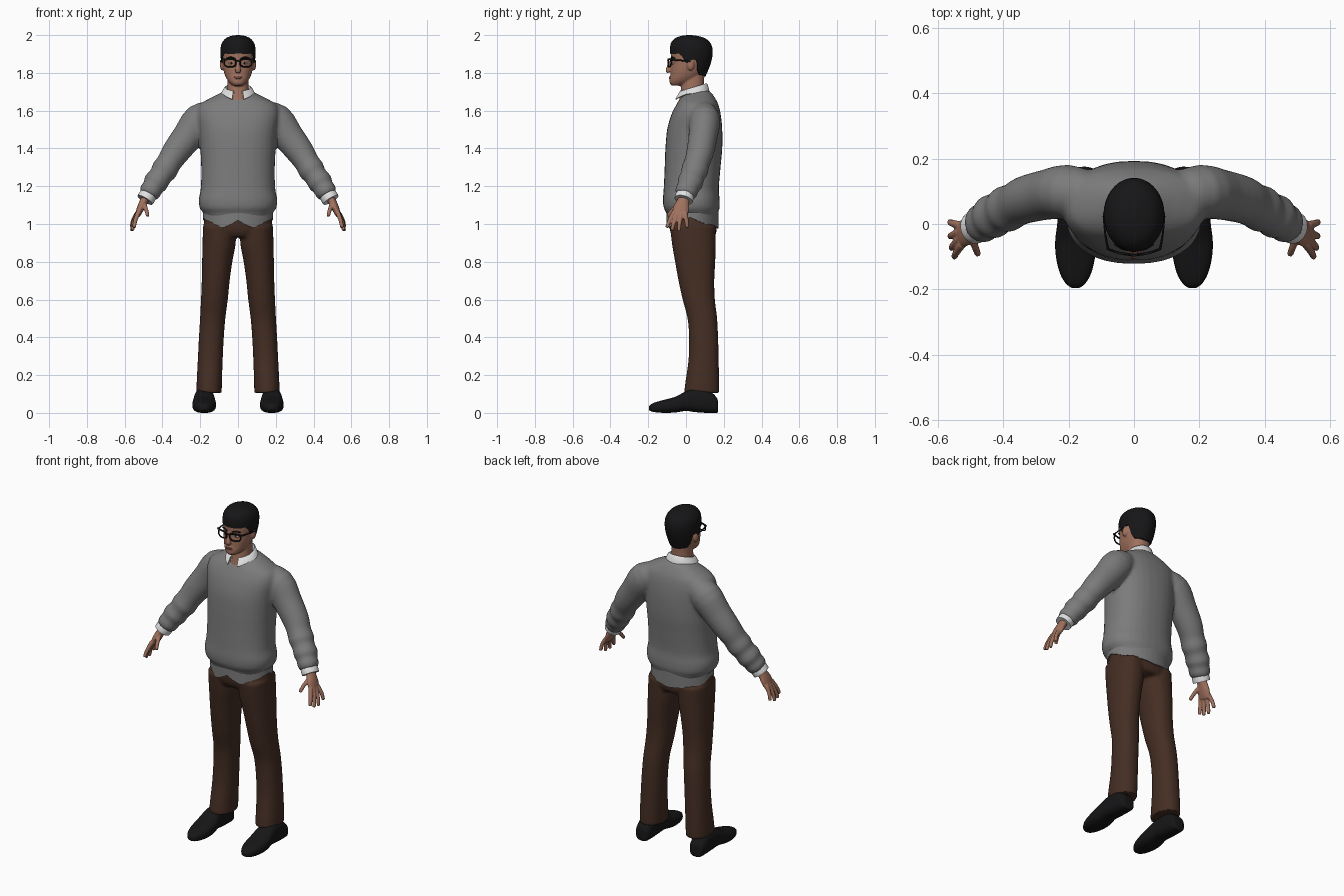
import bpy, bmesh, math
from mathutils import Vector, Matrix

if "Cube" in bpy.data.objects:
    bpy.data.objects.remove(bpy.data.objects["Cube"])


def colour(name, rgb):
    m = bpy.data.materials.new(name)
    m.diffuse_color = (*rgb, 1)
    m.use_nodes = True
    m.node_tree.nodes["Principled BSDF"].inputs["Base Color"].default_value = m.diffuse_color
    return m


GREY = colour("grey_wool", (0.20, 0.20, 0.20))
BROWN = colour("brown_cloth", (0.058, 0.027, 0.017))
SKIN = colour("skin", (0.35, 0.165, 0.11))
BLACK = colour("black", (0.008, 0.008, 0.009))
WHITE = colour("white_cotton", (0.75, 0.75, 0.75))
LIP = colour("lip", (0.25, 0.09, 0.07))


def smooth_rows(rows, k=4):
    """Catmull-Rom resampling of rows of numbers."""
    out = []
    for i in range(len(rows) - 1):
        quad = (rows[max(i - 1, 0)], rows[i], rows[i + 1], rows[min(i + 2, len(rows) - 1)])
        for j in range(k):
            t = j / k
            out.append([0.5 * (2 * b + (c - a) * t + (2 * a - 5 * b + 4 * c - d) * t * t
                               + (3 * b - a - 3 * c + d) * t ** 3) for a, b, c, d in zip(*quad)])
    return out + [list(rows[-1])]


def interp(table, x):
    """Linear lookup in rows sorted by their first number."""
    if x <= table[0][0]:
        return table[0][1:]
    for a, b in zip(table, table[1:]):
        if x <= b[0]:
            t = (x - a[0]) / max(b[0] - a[0], 1e-9)
            return [p + (q - p) * t for p, q in zip(a[1:], b[1:])]
    return table[-1][1:]


def oval(c, u, v, p=2.0, n=32):
    pts = []
    for i in range(n):
        a = 2 * math.pi * i / n
        ca, sa = math.cos(a), math.sin(a)
        pts.append(Vector(c) + Vector(u) * math.copysign(abs(ca) ** (2 / p), ca)
                   + Vector(v) * math.copysign(abs(sa) ** (2 / p), sa))
    return pts


def loft(bm, rings, caps=True, loop=False, wrap=True):
    vs = [[bm.verts.new(p) for p in r] for r in rings]
    n = len(vs[0])
    for a, b in list(zip(vs, vs[1:])) + ([(vs[-1], vs[0])] if loop else []):
        for i in range(n if wrap else n - 1):
            j = (i + 1) % n
            bm.faces.new((a[i], a[j], b[j], b[i]))
    if caps and not loop:
        bm.faces.new(vs[0])
        bm.faces.new(vs[-1])


def body(bm, rows, p=2.2):
    """Stacked level ovals from rows of z, front y, back y, half width, centre x."""
    loft(bm, [oval((r[4] if len(r) > 4 else 0, (r[1] + r[2]) / 2, r[0]), (r[3], 0, 0),
                   (0, (r[2] - r[1]) / 2, 0), p) for r in smooth_rows(rows)])


def sweep(bm, rows, n=16, loop=False, k=3):
    """Tube along rows of x, y, z, radius across y, other radius."""
    rows = rows if loop else smooth_rows(rows, k)
    pts = [Vector(r[:3]) for r in rows]
    whole = (pts[-1] - pts[0]).normalized()
    ref = Vector((1, 0, 0)) if abs(whole.y) > 0.85 and not loop else Vector((0, 1, 0))
    rings = []
    for i, r in enumerate(rows):
        a = pts[i - 1] if loop or i else pts[0]
        b = pts[(i + 1) % len(pts)] if loop else pts[min(i + 1, len(pts) - 1)]
        t = (b - a).normalized()
        u = (ref - t * ref.dot(t)).normalized()
        rings.append(oval(pts[i], u * r[3], t.cross(u) * r[4], 2, n))
    loft(bm, rings, loop=loop)


def ball(bm, c, s):
    bmesh.ops.create_uvsphere(bm, u_segments=16, v_segments=10, radius=1,
                              matrix=Matrix.Translation(c) @ Matrix.Diagonal((*s, 1)))


def mirror(bm):
    d = bmesh.ops.duplicate(bm, geom=bm.verts[:] + bm.edges[:] + bm.faces[:])["geom"]
    bmesh.ops.scale(bm, vec=(-1, 1, 1), verts=[g for g in d if isinstance(g, bmesh.types.BMVert)])


def finish(name, bm, mat, voxel=0, relax=0, thick=0):
    bmesh.ops.recalc_face_normals(bm, faces=bm.faces[:])
    me = bpy.data.meshes.new(name)
    bm.to_mesh(me)
    bm.free()
    ob = bpy.data.objects.new(name, me)
    bpy.context.collection.objects.link(ob)
    bpy.context.view_layer.objects.active = ob
    if voxel:
        m = ob.modifiers.new("blend", "REMESH")
        m.mode, m.voxel_size = "VOXEL", voxel
        m = ob.modifiers.new("relax", "SMOOTH")
        m.factor, m.iterations = 0.5, relax
    if thick:
        ob.modifiers.new("thickness", "SOLIDIFY").thickness = thick
    for m in list(ob.modifiers):
        bpy.ops.object.modifier_apply(modifier=m.name)
    ob.data.materials.clear()
    ob.data.materials.append(mat)
    return ob


# sweater: sleeves mirrored, then fused with the torso
bm = bmesh.new()
sweep(bm, [(.12, .08, 1.595, .07, .06), (.2, .098, 1.55, .083, .09), (.265, .09, 1.465, .077, .082),
           (.33, .075, 1.38, .073, .074), (.365, .058, 1.325, .068, .066), (.39, .046, 1.285, .072, .07),
           (.41, .035, 1.255, .064, .061), (.435, .022, 1.22, .069, .066), (.45, .012, 1.195, .059, .056),
           (.465, .002, 1.172, .061, .058), (.478, -.006, 1.15, .052, .048)], 24)
mirror(bm)
body(bm, [(1.035, -.098, .165, .172), (1.06, -.104, .17, .185), (1.085, -.118, .178, .203),
          (1.13, -.122, .178, .208), (1.19, -.118, .174, .197), (1.3, -.113, .183, .195),
          (1.4, -.109, .192, .2), (1.5, -.1, .192, .208), (1.58, -.077, .184, .218),
          (1.63, -.052, .172, .205), (1.66, -.034, .158, .16), (1.685, -.008, .142, .11),
          (1.705, .015, .125, .07)], 2.3)
finish("sweater", bm, GREY, .01, 4)

# hem below the sweater band, with two front tails and one back tail
hem_edge = [(0, 1.02), (10, 1.0), (25, .98), (50, 1.01), (85, 1.035), (120, 1.0), (180, .975)]
bm = bmesh.new()
rings = []
for t in (0, .35, .7, 1):
    ring = []
    for i in range(72):
        f = math.radians(i * 5)
        low = interp(hem_edge, min(i * 5, 360 - i * 5))[0]
        ring.append((.186 * math.sin(f), .034 - .138 * math.cos(f), 1.075 + (low - 1.075) * t))
    rings.append(ring)
loft(bm, rings, caps=False)
finish("sweater_hem", bm, GREY, thick=.006)

# trousers: mirrored legs fused with the hips
bm = bmesh.new()
body(bm, [(.99, -.085, .158, .085, .1), (.9, -.075, .158, .088, .1), (.8, -.058, .155, .08, .11),
          (.7, -.04, .15, .074, .118), (.6, -.018, .153, .071, .125), (.5, .008, .165, .067, .134),
          (.4, .016, .17, .066, .141), (.28, .013, .173, .066, .147), (.16, -.004, .176, .067, .152),
          (.105, -.01, .176, .067, .153)])
mirror(bm)
body(bm, [(1.07, -.085, .155, .168), (1.0, -.089, .161, .182), (.96, -.083, .162, .184),
          (.93, -.065, .15, .16)])
finish("trousers", bm, BROWN, .009, 4)

# shoes: sections along y from heel to toe (y, half width, top, bottom)
bm = bmesh.new()
shoe = smooth_rows([(.17, .022, .05, .006), (.16, .042, .085, 0), (.11, .05, .125, 0), (.05, .052, .13, .004),
                    (0, .056, .115, .01), (-.05, .062, .088, .003), (-.1, .06, .073, 0),
                    (-.15, .048, .06, .002), (-.182, .03, .048, .007), (-.196, .011, .034, .015)])
loft(bm, [oval((.179, y, (a + b) / 2), (w, 0, 0), (0, 0, (a - b) / 2), 2.7) for y, w, a, b in shoe])
mirror(bm)
finish("shoes", bm, BLACK)

# shirt cuffs
bm = bmesh.new()
sweep(bm, [(.468, 0, 1.165, .047, .045), (.484, -.009, 1.14, .05, .047), (.492, -.013, 1.127, .049, .046)], 24)
mirror(bm)
finish("shirt_cuffs", bm, WHITE)

# hands: wrist and palm, four fingers, thumb
bm = bmesh.new()
sweep(bm, [(.475, -.003, 1.16, .028, .024), (.498, -.015, 1.12, .033, .022), (.515, -.025, 1.085, .043, .02),
           (.53, -.032, 1.05, .04, .015), (.534, -.034, 1.042, .034, .01)])
for a, m, b in (((.526, -.062, 1.065), (.543, -.086, 1.02), (.55, -.1, .985)),
                ((.532, -.044, 1.055), (.552, -.064, 1.005), (.558, -.074, .97)),
                ((.534, -.024, 1.055), (.556, -.034, 1.005), (.562, -.038, .967)),
                ((.532, -.004, 1.06), (.555, .002, 1.02), (.563, .006, .985)),
                ((.498, -.035, 1.105), (.486, -.07, 1.075), (.478, -.092, 1.045))):
    tip = Vector(b) + (Vector(b) - Vector(m)) * .1
    sweep(bm, [(*a, .013, .013), (*m, .011, .011), (*b, .0095, .0095), (*tip, .005, .005)], 12)
mirror(bm)
finish("hands", bm, SKIN, .004, 2)

# head with neck, nose and ears
bm = bmesh.new()
body(bm, [(1.732, -.075, -.03, .024), (1.745, -.086, .02, .042), (1.765, -.086, .055, .058),
          (1.79, -.082, .085, .07), (1.82, -.08, .105, .078), (1.85, -.078, .118, .082),
          (1.9, -.081, .128, .085), (1.94, -.07, .122, .08), (1.97, -.045, .1, .06),
          (1.985, -.01, .06, .025)])
body(bm, [(1.64, -.04, .1, .062), (1.68, -.032, .1, .06), (1.74, -.025, .095, .056), (1.81, -.02, .1, .056)])
sweep(bm, [(0, -.074, 1.875, .008, .008), (0, -.085, 1.845, .011, .01), (0, -.095, 1.815, .013, .015),
           (0, -.089, 1.803, .01, .014)])
ball(bm, (0, -.076, 1.775), (.026, .013, .013))
for s in (-1, 1):
    ball(bm, (s * .085, .025, 1.843), (.011, .019, .031))
finish("head", bm, SKIN, .005, 3)

# lips, eyes, irises and brows
bm = bmesh.new()
ball(bm, (0, -.083, 1.778), (.022, .0085, .0045))
ball(bm, (0, -.082, 1.771), (.018, .0085, .0045))
finish("lips", bm, LIP)
bm = bmesh.new()
ball(bm, (.035, -.064, 1.851), (.014, .0095, .006))
mirror(bm)
finish("eyes", bm, WHITE)
bm = bmesh.new()
ball(bm, (.035, -.07, 1.851), (.0055, .0055, .0055))
mirror(bm)
finish("irises", bm, BLACK)
bm = bmesh.new()
sweep(bm, [(.016, -.079, 1.876, .004, .003), (.038, -.073, 1.882, .005, .0045), (.06, -.06, 1.877, .004, .003)], 8)
mirror(bm)
finish("eyebrows", bm, BLACK)

# hair cap following a hairline given by angle from the front
hairline = [(0, 1.902), (38, 1.9), (52, 1.905), (66, 1.885), (74, 1.855), (86, 1.85), (94, 1.872),
            (106, 1.868), (116, 1.815), (130, 1.79), (180, 1.782)]
shape = smooth_rows([(1.77, -.07, .097, .068), (1.8, -.08, .112, .078), (1.85, -.082, .131, .088),
                     (1.9, -.085, .141, .093), (1.94, -.084, .138, .091), (1.965, -.076, .124, .081),
                     (1.985, -.055, .098, .062), (1.996, -.025, .06, .034), (2.0, .008, .025, .006)])
bm = bmesh.new()
rings = []
for t in range(-1, 17):
    ring = []
    for i in range(96):
        d = i * 3.75
        low = interp(hairline, min(d, 360 - d))[0]
        z = low + (2 - low) * math.sin(max(t, 0) / 16 * math.pi / 2)
        yf, yb, rx = interp(shape, z)
        k = .85 if t < 0 else 1
        f = math.radians(d)
        ring.append((k * rx * math.sin(f), (yf + yb) / 2 - k * (yb - yf) / 2 * math.cos(f), z))
    rings.append(ring)
loft(bm, rings)
finish("hair", bm, BLACK)

# spectacles: rims, brow bars, temples and bridge
bm = bmesh.new()


def lens_y(x):
    return -.094 + 2.8 * x * x


rim = []
for q in oval((.042, 0, 1.853), (.031, 0, 0), (0, 0, .021), 2.6, 28):
    rim.append((q.x, lens_y(q.x), q.z, .004, .004))
sweep(bm, rim, 8, loop=True)
sweep(bm, [(x, lens_y(x), 1.872, .004, .005) for x in (.012, .035, .058, .082)], 8)
sweep(bm, [(.08, -.076, 1.868, .004, .005), (.088, -.03, 1.866, .003, .004), (.093, .025, 1.862, .003, .004)], 8)
mirror(bm)
sweep(bm, [(-.014, -.093, 1.861, .004, .004), (0, -.096, 1.864, .004, .004), (.014, -.093, 1.861, .004, .004)], 8)
finish("spectacles", bm, BLACK)

# shirt collar: folded strip open at the front, lower towards its points
bm = bmesh.new()
strips = [[], [], [], []]
for i in range(49):
    d = -160 + i * 320 / 48
    f = math.radians(d)
    e = (1 + math.cos(f)) / 2                       # 1 at the back, 0 at the front
    point = max(0, (abs(d) - 115) / 45)
    for ring, (rx, ry, lo, hi) in zip(strips, ((.062, .066, 1.68, 1.7), (.066, .07, 1.703, 1.745),
                                               (.074, .077, 1.7, 1.74), (.09, .086, 1.682, 1.702))):
        drop = .022 * point if ring is strips[3] else 0
        ring.append((rx * math.sin(f), .038 + ry * math.cos(f) - drop * .6, lo + (hi - lo) * e - drop))
loft(bm, strips, caps=False, wrap=False)
finish("shirt_collar", bm, WHITE, thick=.005)

# soft shading everywhere, keeping hard edges
for ob in bpy.context.scene.objects:
    ob.select_set(True)
bpy.ops.object.shade_smooth_by_angle(angle=math.radians(45))
